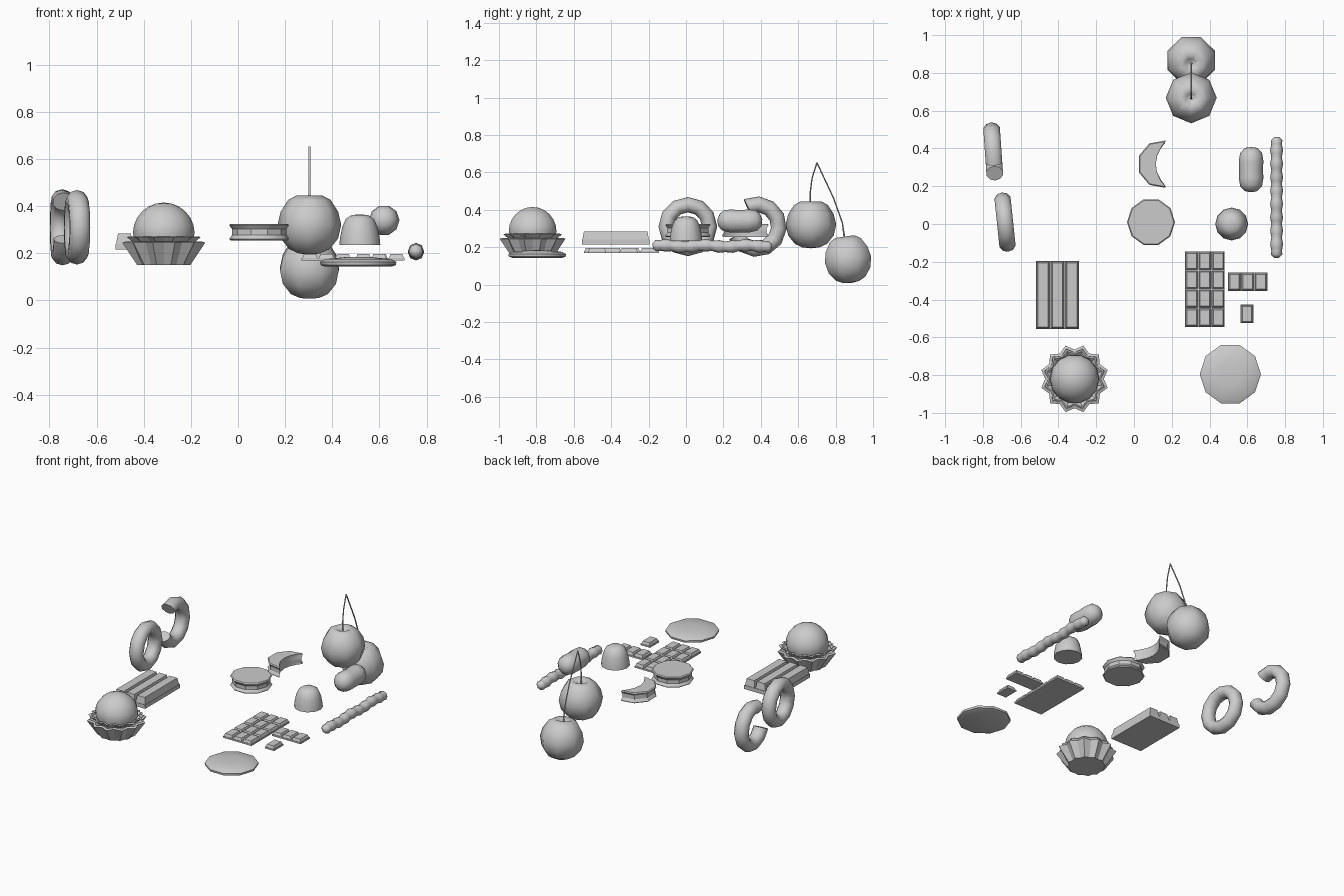
import bpy, bmesh
from math import sin, cos, pi, radians
from mathutils import Vector

if "Cube" in bpy.data.objects:
    bpy.data.objects.remove(bpy.data.objects["Cube"])


def loft(name, rings, closed=False, smooth=None, loc=(0, 0, 0), rot=(0, 0, 0)):
    """Skin a list of equal-length point loops; cap the ends unless closed."""
    bm = bmesh.new()
    loops = [[bm.verts.new(p) for p in r] for r in rings]
    n, m = len(loops), len(loops[0])
    for i in range(n if closed else n - 1):
        a, b = loops[i], loops[(i + 1) % n]
        for j in range(m):
            k = (j + 1) % m
            bm.faces.new((a[j], a[k], b[k], b[j]))
    if not closed:
        bm.faces.new(loops[0])
        bm.faces.new(loops[-1])
    bmesh.ops.remove_doubles(bm, verts=bm.verts, dist=1e-5)
    bmesh.ops.recalc_face_normals(bm, faces=bm.faces)
    me = bpy.data.meshes.new(name)
    bm.to_mesh(me)
    bm.free()
    ob = bpy.data.objects.new(name, me)
    bpy.context.collection.objects.link(ob)
    ob.location, ob.rotation_euler = loc, rot
    if smooth:
        bpy.ops.object.select_all(action='DESELECT')
        bpy.context.view_layer.objects.active = ob
        ob.select_set(True)
        bpy.ops.object.shade_smooth_by_angle(angle=radians(smooth))
    return ob


def lathe(name, profile, segs, loc, rot=(0, 0, 0), smooth=40, phase=0.0):
    rings = [[(max(r, 1e-6) * cos(phase + 2 * pi * j / segs),
               max(r, 1e-6) * sin(phase + 2 * pi * j / segs), z)
              for j in range(segs)] for r, z in profile]
    return loft(name, rings, smooth=smooth, loc=loc, rot=rot)


def tube(name, pts, radii, sides, smooth=60):
    """Tube along a path lying in a plane of constant x."""
    pts = [Vector(p) for p in pts]
    rings = []
    for i, p in enumerate(pts):
        t = (pts[min(i + 1, len(pts) - 1)] - pts[max(i - 1, 0)]).normalized()
        u = Vector((1, 0, 0))
        v = t.cross(u)
        rings.append([p + radii[i] * (u * cos(2 * pi * j / sides) + v * sin(2 * pi * j / sides))
                      for j in range(sides)])
    return loft(name, rings, smooth=smooth)


def slab(name, x0, x1, y0, y1, z0, zm, z1, nx, ny, inset):
    """Chocolate slab: flat base with a grid of bevelled raised pieces."""
    def rect(a, b, c, d, z):
        return [(a, c, z), (b, c, z), (b, d, z), (a, d, z)]
    loft(name + "_base", [rect(x0, x1, y0, y1, z0), rect(x0, x1, y0, y1, zm)])
    w, h, g = (x1 - x0) / nx, (y1 - y0) / ny, inset * 0.25
    for i in range(nx):
        for j in range(ny):
            a, c = x0 + i * w, y0 + j * h
            loft(f"{name}_piece_{i}_{j}", [
                rect(a + g, a + w - g, c + g, c + h - g, zm - 0.002),
                rect(a + inset, a + w - inset, c + inset, c + h - inset, z1)])


# Cupcake: pleated paper cup, second frilled rim and a domed top
def frill(r_out, r_in, z, n=12):
    return [((r_out if j % 2 else r_in) * cos(pi * j / n),
             (r_out if j % 2 else r_in) * sin(pi * j / n), z) for j in range(2 * n)]


cake = (-0.315, -0.82, 0)
loft("cupcake_paper", [frill(0.117, 0.107, 0.15), frill(0.182, 0.155, 0.245),
                       frill(0.165, 0.14, 0.25), frill(0.135, 0.12, 0.235)], loc=cake)
loft("cupcake_inner_frill", [frill(0.12, 0.105, 0.235), frill(0.162, 0.14, 0.268),
                             frill(0.152, 0.132, 0.272), frill(0.12, 0.11, 0.25)], loc=cake)
lathe("cupcake_dome", [(0.115, 0.23)] + [(0.131 * cos(a), 0.284 + 0.131 * sin(a))
      for a in [pi / 2 * i / 6 for i in range(7)]], 14, cake)

# Wafer bar and chocolate tablets
slab("wafer_bar", -0.52, -0.29, -0.557, -0.195, 0.215, 0.24, 0.283, 3, 1, 0.011)
slab("chocolate_tablet", 0.27, 0.48, -0.545, -0.145, 0.17, 0.18, 0.197, 3, 4, 0.01)
slab("chocolate_row", 0.497, 0.707, -0.355, -0.257, 0.17, 0.18, 0.197, 3, 1, 0.01)
slab("chocolate_square", 0.564, 0.632, -0.525, -0.427, 0.17, 0.18, 0.197, 1, 1, 0.01)

# Flat biscuit
lathe("biscuit", [(0.14, 0.143), (0.16, 0.15), (0.162, 0.163), (0.14, 0.175), (0.06, 0.183), (0, 0.184)],
      10, (0.51, -0.795, 0))

# Sandwich biscuits: whole, and bitten to a crescent
sandwich = [(0.121, -0.035), (0.127, -0.029), (0.115, -0.012),
            (0.115, 0.012), (0.127, 0.029), (0.121, 0.035)]
lathe("sandwich_biscuit", sandwich, 10, (0.09, 0.01, 0.29), smooth=30)
crescent = []
for r, z in sandwich:
    ring = [(0.145 + r * cos(a), 0.317 + r * sin(a), 0.29 + z)
            for a in [radians(80 + 40 * i) for i in range(6)]]
    ring += [(0.165 - 0.05 * (1 - t * t), 0.317 + t * r * 0.985, 0.29 + z)
             for t in (-0.75, -0.4, 0, 0.4, 0.75)]
    crescent.append(ring)
loft("bitten_sandwich_biscuit", crescent, smooth=30)

# Gumdrop
lathe("gumdrop", [(0.087, 0.235), (0.084, 0.265), (0.075, 0.31), (0.06, 0.345), (0.035, 0.362), (0, 0.365)],
      12, (0.517, 0.0, 0))

# Jelly bean, ends bent up slightly
bean = [(-0.12, 0), (-0.112, 0.035), (-0.088, 0.058), (-0.045, 0.065), (0, 0.063),
        (0.045, 0.065), (0.088, 0.058), (0.112, 0.035), (0.12, 0)]
tube("jelly_bean", [(0.62, 0.288 + y, 0.338 + 0.8 * y * y) for y, r in bean],
     [max(r, 1e-6) for y, r in bean], 10)

# Twisted liquorice stick
N = 37
stick = [(0.755, -0.178 + 0.638 * i / (N - 1), 0.206 + 0.004 * sin(i * 0.5)) for i in range(N)]
tube("liquorice_stick", stick,
     [0.014 if i in (0, N - 1) else 0.031 + 0.003 * cos(pi * i / 2) for i in range(N)], 8)


# Gummy rings: whole, and one with a bite missing
def ring_loops(a0, a1, n, major, minor, sides=10):
    loops = []
    for i in range(n):
        a = radians(a0 + (a1 - a0) * i / (n - 1))
        loops.append([(1.1 * minor * sin(b), (major + minor * cos(b)) * cos(a),
                       (major + minor * cos(b)) * sin(a))
                      for b in [2 * pi * j / sides for j in range(sides)]])
    return loops


loft("gummy_ring", ring_loops(0, 330, 12, 0.117, 0.041), closed=True, smooth=60,
     loc=(-0.683, 0.01, 0.31), rot=(0, 0, radians(6)))
loft("bitten_gummy_ring", ring_loops(-155, 115, 10, 0.12, 0.042), smooth=50,
     loc=(-0.745, 0.377, 0.31), rot=(0, 0, radians(4)))

# Pair of cherries with joined stems
cherry = [(0, 0.085), (0.022, 0.105), (0.055, 0.124), (0.09, 0.105), (0.122, 0.055), (0.135, 0.0),
          (0.122, -0.058), (0.085, -0.104), (0.045, -0.122), (0, -0.127)]
lathe("front_cherry", cherry, 8, (0.303, 0.668, 0.321), smooth=70)
lathe("back_cherry", cherry, 8, (0.303, 0.866, 0.134), rot=(radians(8), 0, 0), smooth=70, phase=pi / 8)
tube("front_stem", [(0.303, 0.663, 0.40), (0.303, 0.665, 0.50), (0.303, 0.674, 0.57), (0.303, 0.70, 0.652)],
     [0.006, 0.004, 0.004, 0.004], 6)
tube("back_stem", [(0.303, 0.852, 0.215), (0.303, 0.836, 0.33), (0.303, 0.79, 0.46), (0.303, 0.70, 0.652)],
     [0.006, 0.004, 0.004, 0.004], 6)
